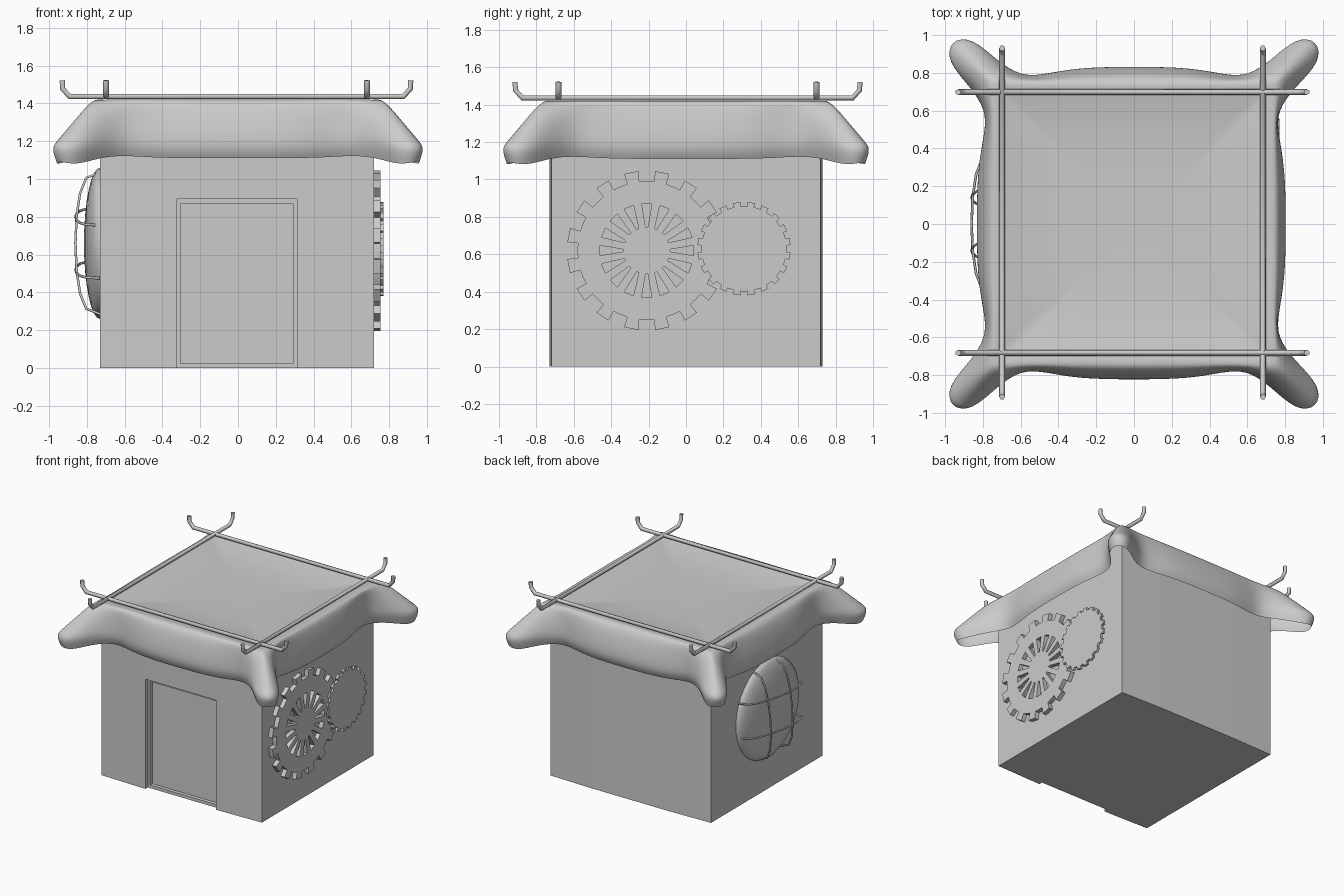
import bpy, bmesh, math
from mathutils import Vector, Matrix

if "Cube" in bpy.data.objects:
    bpy.data.objects.remove(bpy.data.objects["Cube"])

GREY = (0.6, 0.6, 0.6, 1)
grey = bpy.data.materials.new("plain grey")
grey.use_nodes = True
grey.diffuse_color = GREY
grey.node_tree.nodes["Principled BSDF"].inputs["Base Color"].default_value = GREY


def add_object(name, verts, faces):
    mesh = bpy.data.meshes.new(name)
    mesh.from_pydata(verts, [], faces)
    bm = bmesh.new()
    bm.from_mesh(mesh)
    bmesh.ops.recalc_face_normals(bm, faces=bm.faces)
    bm.to_mesh(mesh)
    bm.free()
    mesh.materials.append(grey)
    obj = bpy.data.objects.new(name, mesh)
    bpy.context.collection.objects.link(obj)
    return obj


def prism(name, outline, low, high, axis="z"):
    """Extrude a 2D outline: (x, y) along z, or (y, z) along x."""
    n = len(outline)
    place = (lambda a, b, h: (h, a, b)) if axis == "x" else (lambda a, b, h: (a, b, h))
    verts = [place(a, b, h) for h in (low, high) for a, b in outline]
    faces = [tuple(range(n)), tuple(range(n, 2 * n))]
    faces += [(i, (i + 1) % n, n + (i + 1) % n, n + i) for i in range(n)]
    return add_object(name, verts, faces)


def cut(obj, cutter):
    """Subtract the cutter, keep the result and drop the cutter."""
    mod = obj.modifiers.new("cut", "BOOLEAN")
    mod.operation, mod.object, mod.solver = "DIFFERENCE", cutter, "EXACT"
    bpy.context.view_layer.update()
    graph = bpy.context.evaluated_depsgraph_get()
    mesh = bpy.data.meshes.new_from_object(obj.evaluated_get(graph))
    obj.modifiers.clear()
    obj.data = mesh
    bpy.data.objects.remove(cutter)


def smooth(obj, angle):
    bpy.ops.object.select_all(action="DESELECT")
    obj.select_set(True)
    bpy.context.view_layer.objects.active = obj
    bpy.ops.object.shade_smooth_by_angle(angle=math.radians(angle))


def rod(name, points, radius):
    curve = bpy.data.curves.new(name, "CURVE")
    curve.dimensions = "3D"
    curve.bevel_depth, curve.bevel_resolution = radius, 1
    curve.use_fill_caps = True
    spline = curve.splines.new("POLY")
    spline.points.add(len(points) - 1)
    for p, co in zip(spline.points, points):
        p.co = (*co, 1)
    curve.materials.append(grey)
    obj = bpy.data.objects.new(name, curve)
    bpy.context.collection.objects.link(obj)


# Walls: a block whose front and back bow out slightly
front = [(-0.73, -0.72), (-0.36, -0.73), (0.36, -0.73), (0.72, -0.72)]
back = [(x, -y) for x, y in reversed(front)]
walls = prism("walls", front + back, 0, 1.36)

# Doorway: a stepped recess that leaves a frame and a sill
for x0, x1, z0, z1, depth in ((-0.325, 0.312, -0.1, 0.895, 0.03),
                              (-0.305, 0.292, 0.025, 0.87, 0.06)):
    box = [(x0, -0.9), (x1, -0.9), (x1, -0.73 + depth), (x0, -0.73 + depth)]
    cut(walls, prism("doorway_cutter", box, z0, z1))


# Gears on the left wall
def gear(name, cy, cz, root, tip, teeth, width, bottom, top):
    outline = []
    step = 2 * math.pi / teeth
    for i in range(teeth):
        mid = (i + 0.5) * step
        for r, a in ((root, -width), (tip, -width), (tip, width), (root, width),
                     (root, step / 2)):
            outline.append((cy + r * math.cos(mid + a), cz + r * math.sin(mid + a)))
    return prism(name, outline, bottom, top, "x")


big = gear("large_gear", -0.21, 0.62, 0.37, 0.427, 16, 0.09, 0.71, 0.755)
slot = [(0.125, -0.006), (0.25, -0.027), (0.25, 0.027), (0.125, 0.006)]
for i in range(16):
    turn = Matrix.Rotation(i * math.pi / 8, 2)
    spoke = [tuple(turn @ Vector(p) + Vector((-0.21, 0.62))) for p in slot]
    cut(big, prism("slot_cutter", spoke, 0.6, 0.9, "x"))
gear("small_gear", 0.31, 0.63, 0.228, 0.25, 20, 0.08, 0.75, 0.77)

# Round domed window on the right wall
bm = bmesh.new()
bmesh.ops.create_uvsphere(bm, u_segments=32, v_segments=16, radius=1)
bmesh.ops.bisect_plane(bm, geom=bm.verts[:] + bm.edges[:] + bm.faces[:],
                       plane_co=(0, 0, 0), plane_no=(0, 0, 1), clear_inner=True)
dome_mesh = bpy.data.meshes.new("window_dome")
bm.to_mesh(dome_mesh)
bm.free()
dome_mesh.transform(Matrix.Translation((-0.73, 0, 0.66)) @ Matrix.Diagonal((0.085, 0.4, 0.4, 1))
                    @ Matrix.Rotation(-math.pi / 2, 4, "Y"))
dome_mesh.materials.append(grey)
dome = bpy.data.objects.new("window_dome", dome_mesh)
bpy.context.collection.objects.link(dome)
smooth(dome, 40)

# Thin, slightly slanted bars crossing over the dome
for off in (-0.14, 0.14):
    for upright in (True, False):
        reach = math.sqrt(0.4 ** 2 - off ** 2)
        path = []
        for i in range(9):
            a = math.pi * i / 8
            along = reach * math.cos(a)
            across = off + 0.12 * along
            y, z = (across, along) if upright else (along, across)
            path.append((-0.73 - 0.13 * math.sin(a) ** 0.6, y, 0.66 + z))
        rod("window_bar", path, 0.007)

# Cloth roof: columns run from the top edge down over the widest line to a tucked hem
columns = [  # top x, top y, widest x, widest y, hem z, flare
    (0.00, 0.75, 0.00, 0.84, 1.11, 0.0),
    (0.30, 0.75, 0.30, 0.835, 1.11, 0.0),
    (0.47, 0.75, 0.48, 0.795, 1.115, 0.0),
    (0.60, 0.755, 0.60, 0.785, 1.125, 0.1),
    (0.69, 0.765, 0.73, 0.875, 1.115, 0.6),
    (0.74, 0.77, 0.86, 1.00, 1.07, 1.0),
]
corner = (0.765, 0.765, 0.985, 0.985, 1.10, 1.0)
side = columns[::-1] + [(-c[0], c[1], -c[2], *c[3:]) for c in columns[1:]]
side.append((-corner[0], corner[1], -corner[2], *corner[3:]))

rows = [[] for _ in range(9)]
for k, fullness in enumerate((0, 0, 0.01, 0.03)):  # back, right, front, left
    turn = Matrix.Rotation(k * math.pi / 2, 3, "Z")
    for tx, ty, wx, wy, hz, flare in side:
        wy -= fullness * (1 - flare)
        for row, (size, z) in zip(rows, ((0.25, 1.376), (0.55, 1.38),
                                         (0.78, 1.397), (0.94, 1.419))):
            row.append(turn @ Vector((tx * size, ty * size, z)))
        wide_z = hz + 0.055 + 0.025 * flare
        for row, w, drop in zip(rows[4:8], (0, 0.45, 0.85, 1), (0, 0.13, 0.6, 1)):
            drop += (w - drop) * flare
            row.append(turn @ Vector((tx + (wx - tx) * w, ty + (wy - ty) * w,
                                      1.425 + (wide_z - 1.425) * drop)))
        tuck = 0.03 if abs(wx) > 0.95 else 0.0
        rows[8].append(turn @ Vector((wx + tuck, wy - 0.03, hz)))
n = len(rows[0])
verts = [v for row in rows for v in row] + [Vector((0, 0, 1.376))]
faces = [(r * n + i, r * n + (i + 1) % n, (r + 1) * n + (i + 1) % n, (r + 1) * n + i)
         for r in range(len(rows) - 1) for i in range(n)]
faces += [(len(verts) - 1, i, (i + 1) % n) for i in range(n)]
cloth = add_object("roof_cloth", verts, faces)
soften = cloth.modifiers.new("soften", "SUBSURF")
soften.levels = soften.render_levels = 2
smooth(cloth, 180)

# Roof poles with upturned ends
half = [(0.883, 1.436), (0.92, 1.478), (0.922, 1.522)]
profile = [(-a, z) for a, z in reversed(half)] + half
for place in (-0.69, 0.69):
    rod("cross_pole", [(a - 0.008, place + 0.008, z) for a, z in profile], 0.016)
    rod("long_pole", [(place - 0.008, a + 0.008, z) for a, z in profile], 0.016)
